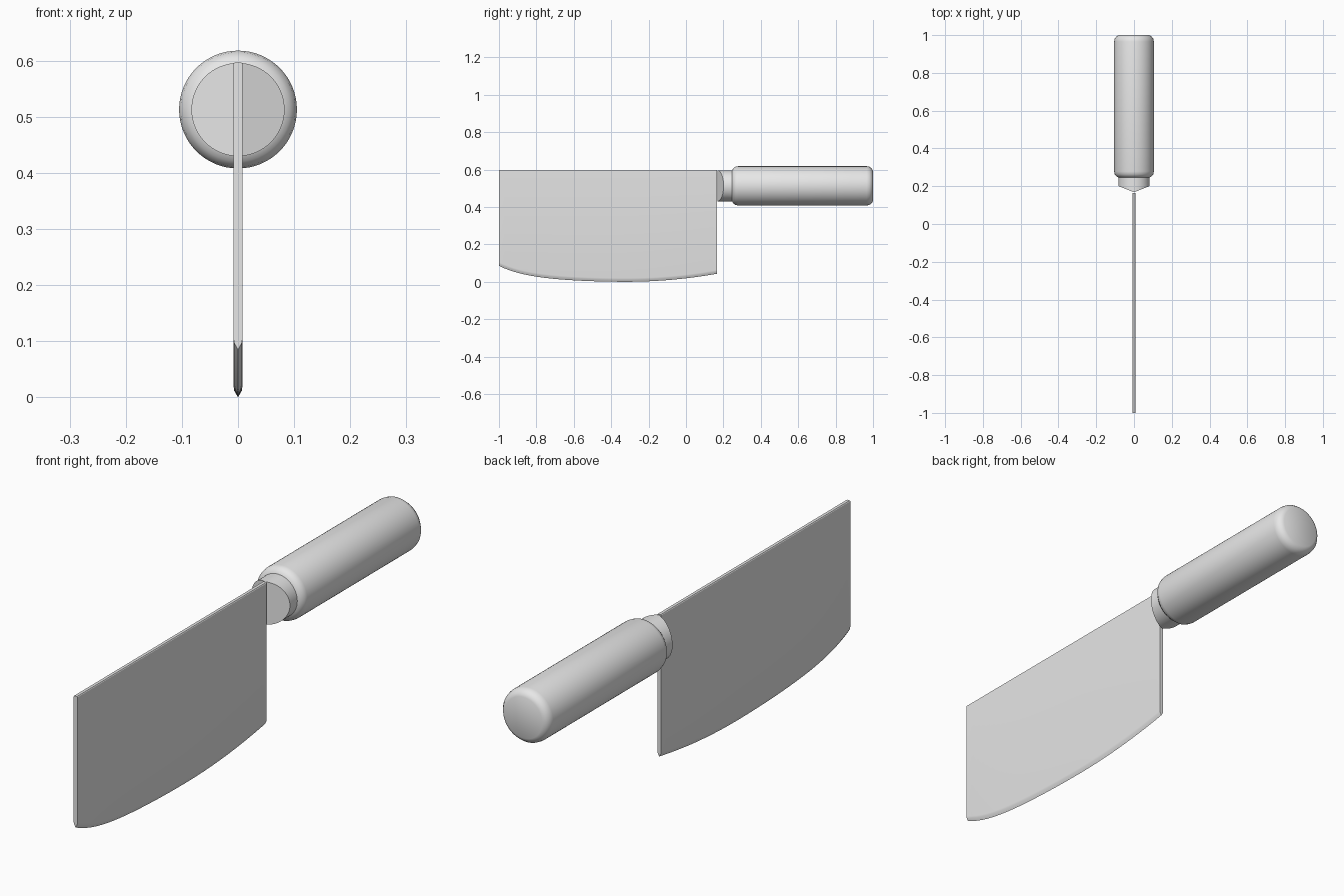
import bpy, bmesh, math

cube = bpy.data.objects.get("Cube")
if cube:
    bpy.data.objects.remove(cube, do_unlink=True)

AXIS_Z = 0.513
SEGMENTS = 64

grey = bpy.data.materials.new("plain_grey")
grey.use_nodes = True
grey.diffuse_color = (0.8, 0.8, 0.8, 1)
grey.node_tree.nodes["Principled BSDF"].inputs["Base Color"].default_value = (0.8, 0.8, 0.8, 1)


def finish(bm, name, angle):
    bmesh.ops.recalc_face_normals(bm, faces=bm.faces)
    mesh = bpy.data.meshes.new(name)
    bm.to_mesh(mesh)
    bm.free()
    mesh.materials.append(grey)
    obj = bpy.data.objects.new(name, mesh)
    bpy.context.collection.objects.link(obj)
    bpy.ops.object.select_all(action="DESELECT")
    obj.select_set(True)
    bpy.context.view_layer.objects.active = obj
    bpy.ops.object.shade_smooth_by_angle(angle=math.radians(angle))
    return obj


def ring(bm, radius, y, slope=0.0):
    """Circle around the handle axis, swept back by slope away from x = 0."""
    verts = []
    for i in range(SEGMENTS):
        a = math.tau * i / SEGMENTS
        x = radius * math.sin(a)
        verts.append(bm.verts.new((x, y + slope * abs(x), AXIS_Z + radius * math.cos(a))))
    return verts


def bridge(bm, rings):
    for a, b in zip(rings, rings[1:]):
        for i in range(len(a)):
            j = (i + 1) % len(a)
            bm.faces.new((a[i], a[j], b[j], b[i]))


# Handle: turned grip with softened ends
bm = bmesh.new()
profile = [(0.076, 0.243), (0.092, 0.251), (0.102, 0.263), (0.105, 0.278),
           (0.105, 0.966), (0.102, 0.981), (0.093, 0.993), (0.08, 1.0)]
rings = [ring(bm, r, y) for r, y in profile]
bridge(bm, rings)
bm.faces.new(rings[0])
bm.faces.new(rings[-1])
finish(bm, "handle", 40)

# Bolster: round collar ending in a vertical wedge
bm = bmesh.new()
rings = [ring(bm, 0.083, 0.168, 0.4), ring(bm, 0.083, 0.25)]
bridge(bm, rings)
half = SEGMENTS // 2
bm.faces.new(rings[0][:half + 1])
bm.faces.new(rings[0][half:] + rings[0][:1])
bm.faces.new(rings[1])
finish(bm, "bolster", 40)

# Blade: flat slab with a curved, ground cutting edge
TIP, HEEL, SPINE, HALF = -1.0, 0.165, 0.597, 0.008
LOW = -0.32


def edge_height(y):
    if y < LOW:
        t = (LOW - y) / (LOW - TIP)
        return 0.045 * t ** 2 + 0.04 * t ** 6
    return 0.043 * ((y - LOW) / (HEEL - LOW)) ** 2


bm = bmesh.new()
steps = 40
sections = []
for i in range(steps + 1):
    y = TIP + (HEEL - TIP) * i / steps
    z = edge_height(y)
    outline = [(0, z), (HALF * 0.85, z + 0.012), (HALF, z + 0.02), (HALF, SPINE - 0.003),
               (HALF - 0.002, SPINE), (0.002 - HALF, SPINE), (-HALF, SPINE - 0.003),
               (-HALF, z + 0.02), (-HALF * 0.85, z + 0.012)]
    sections.append([bm.verts.new((x, y, h)) for x, h in outline])
bridge(bm, sections)
bm.faces.new(sections[0])
bm.faces.new(sections[-1])
finish(bm, "blade", 30)
